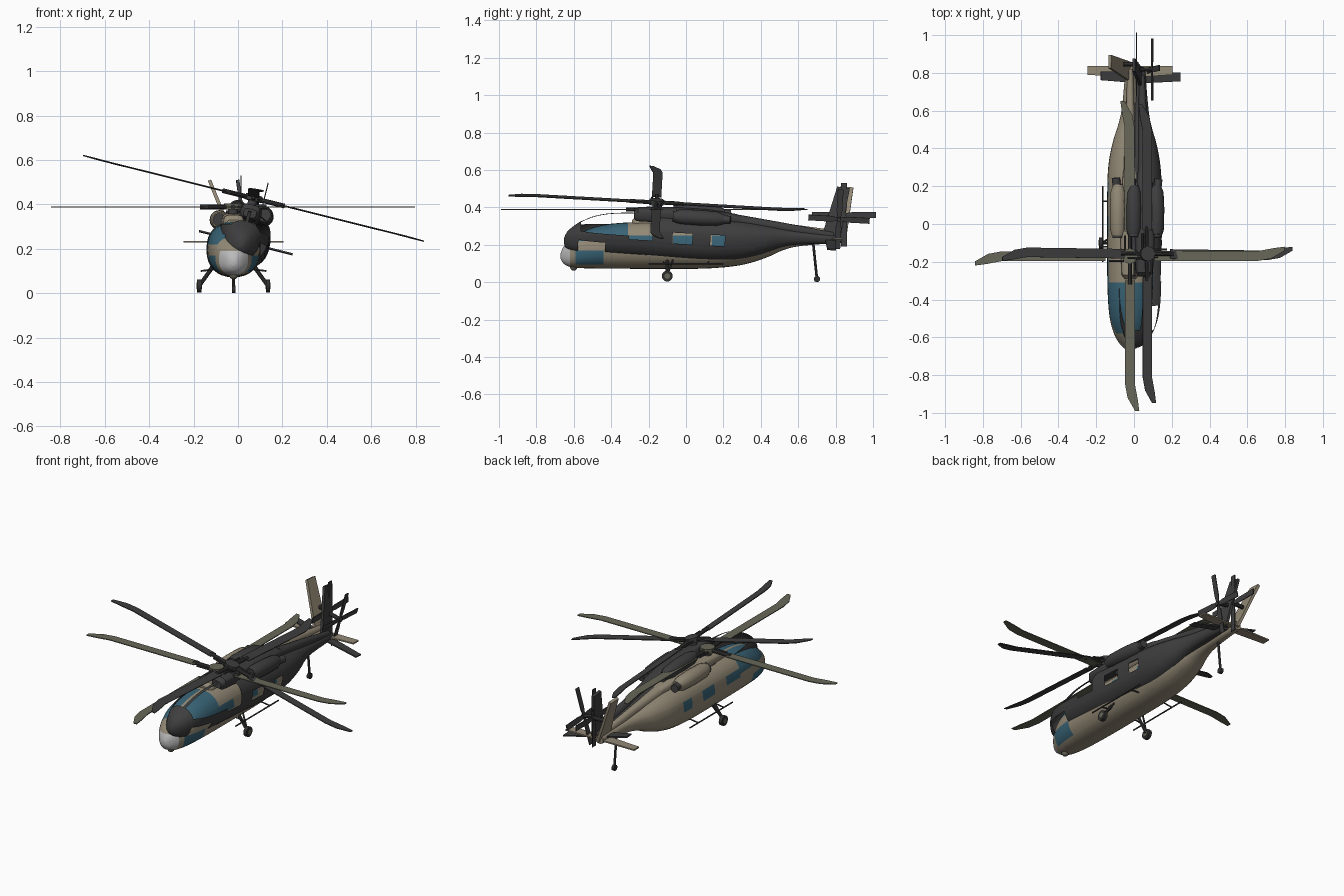
import bpy, bmesh, math
from mathutils import Matrix, Vector

if "Cube" in bpy.data.objects:
    bpy.data.objects.remove(bpy.data.objects["Cube"])


def material(name, rgb):
    m = bpy.data.materials.new(name)
    m.diffuse_color = (*rgb, 1)
    m.use_nodes = True
    m.node_tree.nodes["Principled BSDF"].inputs["Base Color"].default_value = m.diffuse_color
    return m


TAN = material("tan paint", (0.29, 0.25, 0.18))
DARK = material("charcoal", (0.048, 0.048, 0.05))
GLASS = material("blue glass", (0.04, 0.125, 0.18))
OLIVE = material("olive grey", (0.135, 0.135, 0.10))
PALE = material("pale grey", (0.5, 0.5, 0.5))
TYRE = material("tyre black", (0.03, 0.03, 0.03))

CX = -0.02  # centreline of the upright aircraft
# placement of the second, rolled airframe
TILT = (Matrix.Translation((0, -0.015, 0.05)) @ Matrix.Rotation(math.radians(-3.25), 4, 'X')
        @ Matrix.Rotation(math.radians(14), 4, 'Y') @ Matrix.Scale(0.965, 4))


def finish(bm, name, mats, mat4, smooth=True):
    bmesh.ops.recalc_face_normals(bm, faces=bm.faces)
    bm.transform(mat4)
    me = bpy.data.meshes.new(name)
    bm.to_mesh(me)
    bm.free()
    for m in mats:
        me.materials.append(m)
    ob = bpy.data.objects.new(name, me)
    bpy.context.collection.objects.link(ob)
    if smooth:
        bpy.ops.object.select_all(action='DESELECT')
        ob.select_set(True)
        bpy.context.view_layer.objects.active = ob
        bpy.ops.object.shade_smooth_by_angle(angle=math.radians(35))
    return ob


def loft(sections, n=32, power=2.3):
    """Skin of rounded sections: (y, centre x, half width, z low, z high)."""
    bm = bmesh.new()
    rings = []
    for y, cx, hw, lo, hi in sections:
        ring = []
        for i in range(n):
            a = 2 * math.pi * i / n
            c, s = math.cos(a), math.sin(a)
            px = math.copysign(abs(c) ** (2 / power), c) * hw
            pz = math.copysign(abs(s) ** (2 / power), s) * (hi - lo) / 2
            ring.append(bm.verts.new((cx + px, y, (lo + hi) / 2 + pz)))
        rings.append(ring)
    for a, b in zip(rings, rings[1:]):
        for i in range(n):
            j = (i + 1) % n
            bm.faces.new((a[i], a[j], b[j], b[i]))
    bm.faces.new(rings[0])
    bm.faces.new(rings[-1])
    return bm


def refine(st, k=3):
    """Catmull-Rom subdivision of the hull stations."""
    out = []
    for i in range(len(st) - 1):
        p0, p1, p2, p3 = (Vector(st[max(0, min(len(st) - 1, i + d))]) for d in (-1, 0, 1, 2))
        for s in range(k):
            t = s / k
            out.append(tuple(0.5 * (2 * p1 + (p2 - p0) * t + (2 * p0 - 5 * p1 + 4 * p2 - p3) * t * t
                                    + (3 * p1 - p0 - 3 * p2 + p3) * t ** 3)))
    return out + [st[-1]]


def rod(name, a, b, r, mat, mat4, n=10):
    a, b = Vector(a), Vector(b)
    bm = bmesh.new()
    bmesh.ops.create_cone(bm, cap_ends=True, segments=n, radius1=r, radius2=r, depth=(b - a).length)
    q = (b - a).to_track_quat('Z', 'Y').to_matrix().to_4x4()
    bm.transform(Matrix.Translation((a + b) / 2) @ q)
    return finish(bm, name, [mat], mat4)


def plate(name, outline, thick, mat, mat4):
    """Extrude a flat xy outline symmetrically in z."""
    bm = bmesh.new()
    f = bm.faces.new([bm.verts.new((x, y, -thick / 2)) for x, y in outline])
    r = bmesh.ops.extrude_face_region(bm, geom=[f])
    for v in r['geom']:
        if isinstance(v, bmesh.types.BMVert):
            v.co.z += thick
    return finish(bm, name, [mat], mat4, smooth=False)


HULL = [(-0.67, 0.012, 0.125, 0.155), (-0.655, 0.036, 0.10, 0.19), (-0.62, 0.066, 0.082, 0.225),
        (-0.57, 0.09, 0.076, 0.26), (-0.5, 0.108, 0.074, 0.292), (-0.4, 0.118, 0.073, 0.313),
        (-0.25, 0.122, 0.072, 0.322), (-0.08, 0.122, 0.072, 0.322), (0.1, 0.122, 0.073, 0.322),
        (0.25, 0.12, 0.085, 0.318), (0.35, 0.11, 0.105, 0.31), (0.45, 0.088, 0.14, 0.297),
        (0.52, 0.065, 0.172, 0.286), (0.62, 0.043, 0.195, 0.275), (0.84, 0.024, 0.212, 0.26)]


def is_window(c, open_roof):
    dx = abs(c.x - CX)
    if dx < 0.008:
        return False
    if -0.58 < c.y < -0.31 and c.z > 0.22:
        return True
    if -0.31 < c.y < -0.18 and 0.2 < c.z and (open_roof or c.z < 0.25):
        return True
    if -0.59 < c.y < -0.44 and 0.095 < c.z < 0.17 and dx > 0.04:
        return True
    return 0.19 < c.z < 0.25 and (-0.07 < c.y < 0.04 or 0.14 < c.y < 0.22)


def hull(tag, paint, nose, mat4, opened):
    bm = loft(refine([(y, CX, w, lo, hi) for y, w, lo, hi in HULL]))
    cuts = [('y', v) for v in (-0.62, -0.59, -0.58, -0.44, -0.31, -0.18, -0.07, 0.04, 0.14, 0.22)]
    cuts += [('z', v) for v in (0.095, 0.17, 0.19, 0.2, 0.22, 0.25)]
    cuts += [('x', CX + v) for v in (-0.04, -0.008, 0.008, 0.04)]
    for ax, v in cuts:
        k = 'xyz'.index(ax)
        no = Vector([float(i == k) for i in range(3)])
        bmesh.ops.bisect_plane(bm, geom=bm.verts[:] + bm.edges[:] + bm.faces[:],
                               plane_co=no * v, plane_no=no)
    holes = []
    for f in bm.faces:
        c = f.calc_center_median()
        if is_window(c, opened):
            f.material_index = 1
            holes.append(f)
        elif c.y < -0.62 and c.z < 0.19:
            f.material_index = 2
    bmesh.ops.recalc_face_normals(bm, faces=bm.faces)
    if opened:
        bmesh.ops.delete(bm, geom=holes, context='FACES')
    finish(bm, tag + "_hull", [paint, GLASS, nose], mat4)


def rotor(tag, blade_mat, mat4):
    c = Vector((-0.022, -0.17, 0.388))
    rod(tag + "_mast", c - Vector((0, 0, 0.06)), c, 0.022, DARK, mat4, 16)
    rod(tag + "_hub", c - Vector((0, 0, 0.012)), c + Vector((0, 0, 0.016)), 0.04, blade_mat, mat4, 20)
    outline = [(0.13, -0.025), (0.68, -0.025), (0.75, -0.012), (0.82, 0.028), (0.82, 0.05),
               (0.76, 0.042), (0.68, 0.027), (0.13, 0.027)]
    for i in range(4):
        turn = mat4 @ Matrix.Translation(c) @ Matrix.Rotation(i * math.pi / 2, 4, 'Z')
        plate(tag + "_blade", outline, 0.005, blade_mat, turn)
        rod(tag + "_blade_cuff", (0.03, 0, 0), (0.15, 0, 0), 0.011, DARK, turn)
        rod(tag + "_damper", (0.03, 0.025, 0), (0.11, 0.025, 0), 0.006, DARK, turn)


def airframe(tag, paint, nose, blade_mat, mat4, opened):
    hull(tag, paint, nose, mat4, opened)
    # roof fairing ahead of and behind the mast
    finish(loft([(-0.29, CX, 0.03, 0.29, 0.33), (-0.27, CX, 0.045, 0.28, 0.352),
                 (-0.1, CX, 0.052, 0.28, 0.362), (0.12, CX, 0.05, 0.28, 0.36),
                 (0.27, CX, 0.038, 0.28, 0.345), (0.34, CX, 0.025, 0.28, 0.33)], 20, 3.5),
           tag + "_roof_fairing", [paint], mat4)
    # tail drive spine
    finish(loft([(0.3, CX, 0.035, 0.27, 0.342), (0.55, CX, 0.024, 0.25, 0.312),
                 (0.82, CX, 0.016, 0.22, 0.275)], 16), tag + "_tail_spine", [paint], mat4)
    for s in (-1, 1):
        x = CX + s * 0.064
        # engine pod with dark intake and exhaust
        ring = [(-0.06, 0.034), (-0.03, 0.042), (0.08, 0.044), (0.17, 0.04), (0.21, 0.026)]
        finish(loft([(y, x, r, 0.33 - r, 0.33 + r) for y, r in ring], 20, 2),
               tag + "_engine_pod", [paint], mat4)
        rod(tag + "_intake", (x, -0.075, 0.33), (x, -0.05, 0.33), 0.03, DARK, mat4, 20)
        rod(tag + "_exhaust", (x + s * 0.006, 0.19, 0.33), (x + s * 0.012, 0.245, 0.332), 0.022, DARK, mat4, 16)
    # canted tail fin
    cant = mat4 @ Matrix.Translation((CX, 0, 0.24)) @ Matrix.Rotation(math.radians(-22), 4, 'Y')
    fin = cant @ Matrix.Rotation(math.pi / 2, 4, 'Z') @ Matrix.Rotation(math.pi / 2, 4, 'X')
    plate(tag + "_tail_fin", [(0.75, -0.01), (0.855, -0.015), (0.895, 0.285), (0.825, 0.29)], 0.016, paint, fin)
    # horizontal stabiliser
    plate(tag + "_stabiliser", [(-0.225, 0.79), (0, 0.775), (0.225, 0.79), (0.225, 0.837), (-0.225, 0.837)],
          0.008, paint, mat4 @ Matrix.Translation((CX, 0, 0.232)))
    # tail rotor
    c = Vector((0.013, 0.845, 0.36))
    rod(tag + "_tail_rotor_shaft", (-0.055, c.y, c.z), (0.025, c.y, c.z), 0.012, DARK, mat4)
    side = mat4 @ Matrix.Translation(c)
    for i in range(4):
        turn = side @ Matrix.Rotation(i * math.pi / 2, 4, 'X') @ Matrix.Rotation(math.pi / 2, 4, 'Y')
        plate(tag + "_tail_rotor_blade", [(0.01, -0.01), (0.05, -0.016), (0.17, -0.016), (0.17, 0.016),
                                          (0.05, 0.016), (0.01, 0.01)], 0.005, DARK, turn)
    rotor(tag, blade_mat, mat4)


ONE = Matrix.Identity(4)
airframe("painted", TAN, PALE, OLIVE, ONE, False)
airframe("charred", DARK, DARK, DARK, TILT, True)

# landing gear and side rails on the upright airframe
for s in (-1, 1):
    hip = (CX + s * 0.085, -0.1, 0.13)
    axle = Vector((CX + s * 0.155, -0.1, 0.033))
    rod("main_gear_strut", hip, axle, 0.009, DARK, ONE)
    rod("main_gear_brace", (CX + s * 0.1, -0.07, 0.12), axle + Vector((-s * 0.012, 0.005, 0.02)), 0.005, DARK, ONE)
    w = Vector((0.01, 0, 0))
    rod("main_wheel", axle - w, axle + w, 0.029, TYRE, ONE, 20)
    rod("main_wheel_cap", axle - w * 1.2, axle + w * 1.2, 0.015, OLIVE, ONE, 16)
    rod("side_rail", (CX + s * 0.145, -0.2, 0.1), (CX + s * 0.145, 0.2, 0.1), 0.004, DARK, ONE)
    for y in (-0.12, 0.12):
        rod("rail_arm", (CX + s * 0.07, y, 0.11), (CX + s * 0.145, y, 0.1), 0.004, DARK, ONE)
rod("tail_gear_strut", (CX, 0.68, 0.21), (CX, 0.7, 0.018), 0.007, DARK, ONE)
rod("tail_wheel", (CX - 0.008, 0.7, 0.017), (CX + 0.008, 0.7, 0.017), 0.017, TYRE, ONE, 16)

# sensor ball under the nose
bm = bmesh.new()
bmesh.ops.create_uvsphere(bm, u_segments=16, v_segments=10, radius=0.02)
finish(bm, "sensor_ball", [OLIVE], Matrix.Translation((CX, -0.6, 0.082)))
